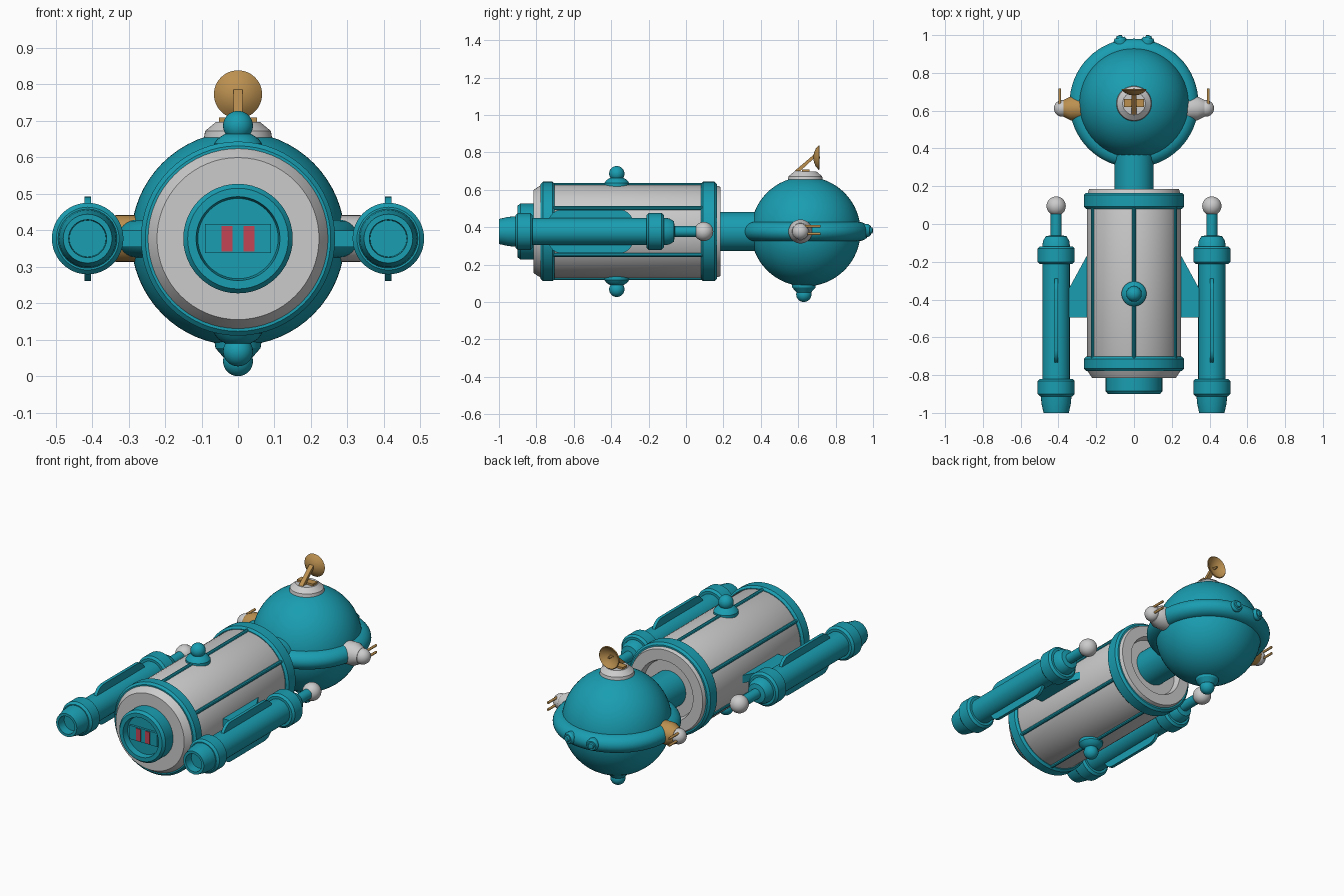
import bpy, bmesh, math
from mathutils import Matrix, Vector

if "Cube" in bpy.data.objects:
    bpy.data.objects.remove(bpy.data.objects["Cube"])

ZC = 0.377  # height of the ship's main axis


def material(name, rgb):
    m = bpy.data.materials.new(name)
    m.diffuse_color = (*rgb, 1)
    m.use_nodes = True
    m.node_tree.nodes["Principled BSDF"].inputs["Base Color"].default_value = m.diffuse_color
    return m


TEAL = material("teal", (0.01, 0.34, 0.44))
GOLD = material("gold", (0.5, 0.28, 0.08))
RED = material("red", (0.55, 0.06, 0.09))


def finish(bm, name, mat):
    bmesh.ops.recalc_face_normals(bm, faces=bm.faces)
    me = bpy.data.meshes.new(name)
    bm.to_mesh(me)
    bm.free()
    ob = bpy.data.objects.new(name, me)
    bpy.context.collection.objects.link(ob)
    if mat:
        me.materials.append(mat)
    bpy.ops.object.select_all(action='DESELECT')
    ob.select_set(True)
    bpy.context.view_layer.objects.active = ob
    bpy.ops.object.shade_smooth_by_angle(angle=math.radians(32))
    return ob


def lathe(name, profile, loc, axis=(0, 1, 0), mat=None, n=48):
    """Turn (radius, height) points about an axis through loc."""
    bm = bmesh.new()
    rot = Vector((0, 0, 1)).rotation_difference(Vector(axis)).to_matrix()
    rings = []
    for r, h in profile:
        k = 1 if r < 1e-5 else n
        rings.append([bm.verts.new(rot @ Vector((r * math.cos(2 * math.pi * i / n),
                      r * math.sin(2 * math.pi * i / n), h)) + Vector(loc)) for i in range(k)])
    for a, b in zip(rings, rings[1:]):
        for i in range(n):
            q = [a[i % len(a)], a[(i + 1) % len(a)], b[(i + 1) % len(b)], b[i % len(b)]]
            q = list(dict.fromkeys(q))
            if len(q) > 2:
                bm.faces.new(q)
    return finish(bm, name, mat)


def arc(r, h=0, a0=-90, a1=90, n=16, r0=0, rz=None):
    rz = rz or r
    out = []
    for i in range(n + 1):
        a = math.radians(a0 + (a1 - a0) * i / n)
        out.append((max(0, r0 + r * math.cos(a)), h + rz * math.sin(a)))
    return out


def rod(name, p, q, r, mat=None, n=16):
    d = Vector(q) - Vector(p)
    return lathe(name, [(0, 0), (r, 0), (r, d.length), (0, d.length)], p, d.normalized(), mat, n)


def box(name, loc, size, mat=None):
    bm = bmesh.new()
    bmesh.ops.create_cube(bm, size=1, matrix=Matrix.Translation(loc) @ Matrix.Diagonal((*size, 1)))
    return finish(bm, name, mat)


def plate(name, pts, thick, mat):
    """Extrude a closed outline by the thick vector, centred on the outline."""
    bm = bmesh.new()
    t = Vector(thick)
    f = bm.faces.new([bm.verts.new(Vector(p) - t / 2) for p in pts])
    g = bmesh.ops.extrude_face_region(bm, geom=[f])
    bmesh.ops.translate(bm, vec=t, verts=[v for v in g['geom'] if isinstance(v, bmesh.types.BMVert)])
    return finish(bm, name, mat)


def collar(name, x, y0, y1, r, inner, mat, n=48):
    b = 0.012
    lathe(name, [(inner, y0), (r - b, y0), (r, y0 + b), (r, y1 - b), (r - b, y1), (inner, y1)],
          (x, 0, ZC), mat=mat, n=n)


# main hull with recessed front end, collars and lengthwise rails
lathe("hull", [(0, -0.815), (0.222, -0.815), (0.245, -0.78), (0.25, -0.77), (0.25, 0.15),
               (0.238, 0.185), (0.175, 0.185), (0.165, 0.15), (0, 0.15)], (0, 0, ZC), n=64)
collar("hull_front_collar", 0, 0.08, 0.165, 0.266, 0.24, TEAL, 64)
collar("hull_rear_collar", 0, -0.777, -0.702, 0.266, 0.24, TEAL, 64)
for k in range(6):
    a = math.radians(30 + 60 * k)
    x, z = 0.25 * math.cos(a), ZC + 0.25 * math.sin(a)
    rod("hull_rail", (x, -0.71, z), (x, 0.09, z), 0.011, TEAL, 10)

# engine nozzle with inner panel
lathe("main_nozzle", [(0.15, -0.81), (0.15, -0.885), (0.138, -0.9), (0.115, -0.9),
                      (0.11, -0.865), (0, -0.865)], (0, 0, ZC), mat=TEAL)
box("nozzle_panel", (0, -0.868, ZC), (0.18, 0.02, 0.08), TEAL)
for x in (-0.03, 0.03):
    box("nozzle_light", (x, -0.876, ZC), (0.03, 0.012, 0.07), RED)

# neck, head sphere and equator ring
lathe("neck", [(0.104, 0.14), (0.104, 0.40)], (0, 0, ZC), mat=TEAL)
HEAD = (0, 0.64, ZC)
lathe("head_sphere", arc(0.293, n=32), HEAD, (0, 0, 1), TEAL, 64)
lathe("head_ring", arc(0.06, r0=0.281, rz=0.052), HEAD, (0, 0, 1), TEAL, 64)

# knobs above and below the hull, and under the head
for s in (1, -1):
    lathe("hull_knob_base", [(0.066, 0.235), (0.066, 0.26), (0.055, 0.275), (0.03, 0.29), (0, 0.29)],
          (0, -0.37, ZC), (0, 0, s), TEAL, 32)
    lathe("hull_knob_ball", arc(0.041, 0.309), (0, -0.37, ZC), (0, 0, s), TEAL, 32)
lathe("head_lower_base", [(0.066, 0.27), (0.062, 0.3), (0.04, 0.325), (0, 0.325)],
      (0, 0.63, ZC), (0, 0, -1), TEAL, 32)
lathe("head_lower_ball", arc(0.041, 0.336), (0, 0.63, ZC), (0, 0, -1), TEAL, 32)

# side nacelles with pylons and ridges
for s in (1, -1):
    x = 0.412 * s
    lathe("nacelle_tube", [(0, -0.85), (0.072, -0.85), (0.072, -0.18)], (x, 0, ZC), mat=TEAL)
    collar("nacelle_front_collar", x, -0.212, -0.118, 0.098, 0, TEAL)
    collar("nacelle_rear_collar", x, -0.912, -0.82, 0.098, 0, TEAL)
    lathe("nacelle_nose", [(0.074, -0.13), (0.07, -0.09), (0.055, -0.065), (0.029, -0.06),
                           (0.029, 0.06)], (x, 0, ZC), mat=TEAL, n=32)
    lathe("nacelle_tip_ball", arc(0.051, 0.095), (x, 0, ZC), n=32)
    lathe("nacelle_tail", [(0.082, -0.9), (0.078, -0.95), (0.067, -1.0), (0.052, -1.0),
                           (0.05, -0.95), (0, -0.95)], (x, 0, ZC), mat=TEAL, n=32)
    # rounded slab showing as a ridge above and below the tube
    pts = []
    for yc, a0 in ((-0.35, -90), (-0.67, 90)):
        for i in range(13):
            a = math.radians(a0 + 15 * i)
            pts.append((x, yc + 0.08 * math.cos(a), ZC + 0.116 * math.sin(a)))
    plate("nacelle_ridge", pts, (0.018, 0, 0), TEAL)
    plate("pylon", [(s * 0.24, -0.15, ZC), (s * 0.36, -0.37, ZC), (s * 0.36, -0.495, ZC),
                    (s * 0.24, -0.495, ZC)], (0, 0, 0.045), TEAL)

    # twin-barrel turret on the side of the head
    side = (0, 0.612, ZC)
    lathe("turret_base", [(0.064, 0.27), (0.064, 0.335), (0.045, 0.372), (0, 0.372)],
          side, (s, 0, 0), GOLD if s < 0 else None, 32)
    lathe("turret_ball", arc(0.044, 0.38), side, (s, 0, 0), None, 32)
    for dz in (-0.02, 0.02):
        rod("turret_barrel", (s * 0.393, 0.62, ZC + 0.008 + dz), (s * 0.393, 0.718, ZC + 0.008 + dz),
            0.007, GOLD)

    # small lamps on the front of the ring
    lathe("ring_lamp", [(0.034, -0.03), (0.034, 0.012), (0.026, 0.024), (0.018, 0.024),
                        (0.015, 0.034), (0, 0.037)], (s * 0.072, 0.963, ZC + 0.005),
          Vector((s * 0.2, 1, 0)).normalized(), TEAL, 24)

# dish antenna on its mount
lathe("antenna_mount", [(0.094, 0.65), (0.09, 0.672), (0.06, 0.697), (0, 0.697)],
      (0, 0.638, 0), (0, 0, 1))
box("antenna_plate", (0, 0.64, 0.7), (0.105, 0.042, 0.018), GOLD)
plate("antenna_arm", [(0, 0.58, 0.70), (0, 0.61, 0.70), (0, 0.692, 0.775), (0, 0.68, 0.785)],
      (0.026, 0, 0), GOLD)
lathe("antenna_dish", [(0, 0), (0.025, 0.004), (0.048, 0.014), (0.066, 0.03), (0.062, 0.034),
                       (0.045, 0.021), (0.024, 0.011), (0, 0.008)],
      (0, 0.68, 0.772), (0, 1, 0), GOLD)
rod("antenna_feed", (0, 0.685, 0.772), (0, 0.717, 0.772), 0.006, GOLD)
